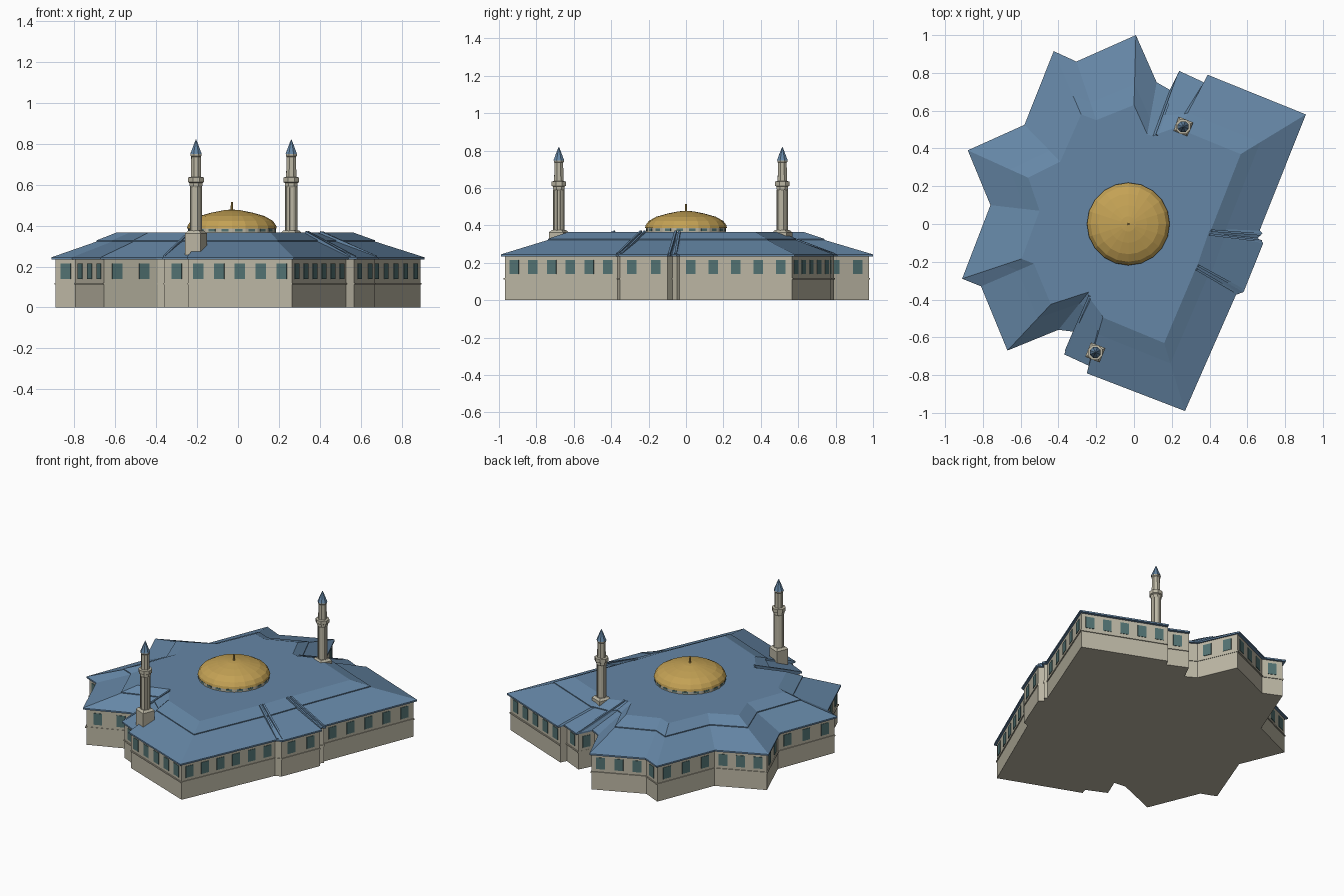
import bpy, bmesh, math
from mathutils import Vector, Matrix

cube = bpy.data.objects.get("Cube")
if cube:
    bpy.data.objects.remove(cube)


def material(name, r, g, b):
    m = bpy.data.materials.new(name)
    m.use_nodes = True
    m.diffuse_color = (r, g, b, 1)
    m.node_tree.nodes["Principled BSDF"].inputs["Base Color"].default_value = (r, g, b, 1)
    return m


STONE = material("warm stone", .50, .47, .37)
ROOF = material("blue roof", .13, .24, .38)
GLASS = material("teal glass", .085, .17, .17)
GOLD = material("gold", .55, .36, .09)


def finish(name, bm, mat):
    bmesh.ops.recalc_face_normals(bm, faces=bm.faces[:])
    mesh = bpy.data.meshes.new(name)
    bm.to_mesh(mesh)
    bm.free()
    mesh.materials.append(mat)
    obj = bpy.data.objects.new(name, mesh)
    bpy.context.collection.objects.link(obj)
    return obj


def loft(name, rings, mat):
    """Skin a stack of equal-length closed rings and cap both ends."""
    bm = bmesh.new()
    rows = [[bm.verts.new(p) for p in ring] for ring in rings]
    for low, high in zip(rows, rows[1:]):
        for i in range(len(low)):
            j = (i + 1) % len(low)
            bm.faces.new((low[i], low[j], high[j], high[i]))
    caps = [bm.faces.new(rows[0]), bm.faces.new(rows[-1])]
    bmesh.ops.triangulate(bm, faces=caps)
    return finish(name, bm, mat)


def turned(name, centre, profile, sides, mat, turn=0):
    """Stack regular polygons given as (radius, height)."""
    cx, cy = centre
    angles = [turn + math.tau * k / sides for k in range(sides)]
    return loft(name, [[(cx + r * math.cos(a), cy + r * math.sin(a), z) for a in angles]
                       for r, z in profile], mat)


def add_box(bm, matrix, size):
    bmesh.ops.create_cube(bm, size=1, matrix=matrix @ Matrix.Diagonal((*size, 1)))


# Plan, clockwise: eave x, y and matching upper roof edge x, y
PLAN = [
    (.01, 1, 0, .63), (.12, .75, .07, .475), (.19, .71, .1, .465),
    (.24, .81, .12, .475), (.37, .75, .22, .51), (.39, .79, .24, .503),
    (.91, .58, .565, .37), (.665, -.035, .41, -.025), (.68, -.05, .4, -.035),
    (.655, -.075, .395, -.045), (.685, -.1, .39, -.06), (.58, -.36, .335, -.22),
    (.54, -.375, .325, -.24), (.27, -.99, .16, -.63), (-.25, -.79, -.165, -.495),
    (-.24, -.75, -.17, -.48), (-.37, -.69, -.23, -.4), (-.32, -.57, -.235, -.385),
    (-.4, -.56, -.24, -.36), (-.67, -.67, -.44, -.425), (-.81, -.33, -.53, -.21),
    (-.91, -.29, -.595, -.185), (-.76, .1, -.5, .07), (-.88, .39, -.56, .245),
    (-.58, .525, -.39, .33), (-.425, .915, -.28, .58), (-.305, .86, -.2, .55),
]
EAVE, MID, TOP = .245, .322, .365


def plan_ring(t, z, scale=1):
    return [(scale * (a + (c - a) * t), scale * (b + (d - b) * t), z) for a, b, c, d in PLAN]


# Walls, string course and stepped roof
loft("walls", [plan_ring(0, 0, .978), plan_ring(0, .24, .978)], STONE)
loft("string_course", [plan_ring(0, .112, .985), plan_ring(0, .12, .985)], STONE)
loft("roof", [plan_ring(0, .235), plan_ring(0, EAVE), plan_ring(.7, MID),
              plan_ring(.7, MID + .006), plan_ring(1, TOP)], ROOF)

# Window plates spread evenly along every wall
bm = bmesh.new()
corners = [Vector(p) for p in plan_ring(0, .177, .978)]
for start, end in zip(corners, corners[1:] + corners[:1]):
    along = end - start
    count = int(along.length / .11 + .1)
    for k in range(count):
        spot = start + along * (k + .5) / count
        add_box(bm, Matrix.Translation(spot) @ Matrix.Rotation(math.atan2(along.y, along.x), 4, "Z"),
                (.054, .006, .076))
finish("windows", bm, GLASS)

# Raised roof seams running from the upper edge to the eave
bm = bmesh.new()
for a, b, c, d in [(.67, -.055, .41, -.035), (.675, -.09, .4, -.055),
                   (.57, -.345, .34, -.22), (.545, -.365, .33, -.24),
                   (.235, .79, .12, .47), (-.36, -.67, -.235, -.38)]:
    low, high = Vector((a, b, EAVE)), Vector((c, d, TOP))
    run = high - low
    turn = run.to_track_quat("X", "Z").to_matrix().to_4x4()
    add_box(bm, Matrix.Translation((low + high) / 2) @ turn, (run.length, .012, .016))
finish("roof_seams", bm, ROOF)

# Dome on a low drum with a ring of small lights
DOME = (-.03, 0)
turned("dome_drum", DOME, [(.215, .355), (.215, .388)], 20, STONE)
turned("dome", DOME, [(.219, .386), (.216, .4), (.2, .423), (.16, .446), (.1, .463),
                      (.04, .475), (.004, .478)], 20, GOLD)
turned("dome_finial", DOME, [(.006, .47), (.005, .515)], 8, GOLD)
bm = bmesh.new()
for k in range(20):
    spin = Matrix.Rotation(math.tau * (k + .5) / 20, 4, "Z")
    add_box(bm, Matrix.Translation((*DOME, .377)) @ spin @ Matrix.Translation((.2125, 0, 0)),
            (.004, .035, .012))
finish("drum_windows", bm, GLASS)

# Two matching minarets, turned with the plan
TURN = math.radians(-22)
for side, spot in (("front", (-.205, -.68)), ("back", (.26, .515))):
    turned(side + "_minaret_base", spot, [(.058, .25), (.058, .362), (.042, .375)],
           4, STONE, TURN + math.pi / 4)
    turned(side + "_minaret_shaft", spot,
           [(.029, .36), (.029, .585), (.034, .595), (.034, .608), (.042, .612),
            (.042, .635), (.027, .637), (.025, .735), (.029, .74), (.029, .75)],
           8, STONE, TURN)
    turned(side + "_minaret_cap", spot, [(.031, .748), (.027, .757), (.012, .795), (.001, .82)],
           8, ROOF, TURN)
    # Slim ribs on the shaft corners
    bm = bmesh.new()
    for k in range(8):
        spin = Matrix.Rotation(TURN + math.tau * k / 8, 4, "Z")
        add_box(bm, Matrix.Translation((*spot, .48)) @ spin @ Matrix.Translation((.028, 0, 0)),
                (.006, .007, .22))
    finish(side + "_minaret_ribs", bm, STONE)
